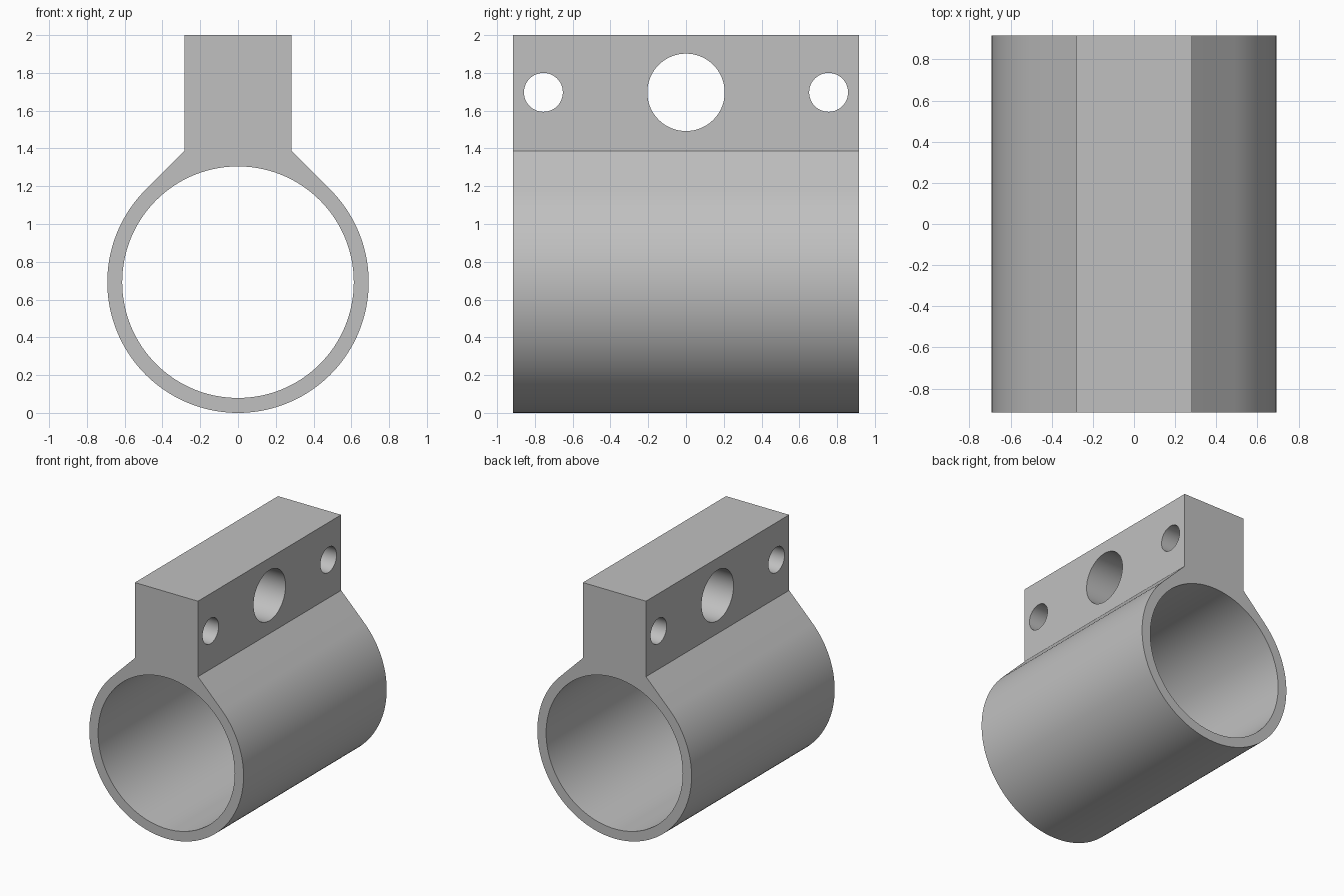
import bpy, bmesh, math
from mathutils import Matrix

if "Cube" in bpy.data.objects:
    bpy.data.objects.remove(bpy.data.objects["Cube"])

R, BORE = 0.692, 0.613          # tube radii
HALF_LEN, HALF_W = 0.917, 0.283  # half length along y, half width of the block
HOLE_Z = 1.697

grey = bpy.data.materials.new("grey")
grey.diffuse_color = (0.53, 0.53, 0.53, 1)
grey.use_nodes = True
grey.node_tree.nodes["Principled BSDF"].inputs["Base Color"].default_value = grey.diffuse_color


def cutter(name, radius, depth, location, axis, sides):
    """Round cutter lying along the given axis."""
    bm = bmesh.new()
    bmesh.ops.create_cone(bm, cap_ends=True, segments=sides, radius1=radius, radius2=radius,
                          depth=depth, matrix=Matrix.Translation(location)
                          @ Matrix.Rotation(math.pi / 2, 4, axis))
    mesh = bpy.data.meshes.new(name)
    bm.to_mesh(mesh)
    bm.free()
    mesh.materials.append(grey)
    obj = bpy.data.objects.new(name, mesh)
    bpy.context.collection.objects.link(obj)
    obj.hide_render = True
    return obj


# Clamp profile: round tube flaring at 45 degrees into a square block
profile = []
steps = 108
for i in range(steps + 1):
    a = math.radians(45 - 270 * i / steps)
    profile.append((R * math.cos(a), R + R * math.sin(a)))
shoulder = R + R * math.sqrt(2) - HALF_W
profile += [(-HALF_W, shoulder), (-HALF_W, 2), (HALF_W, 2), (HALF_W, shoulder)]

# Extrude the profile along y
bm = bmesh.new()
face = bm.faces.new([bm.verts.new((x, -HALF_LEN, z)) for x, z in profile])
ext = bmesh.ops.extrude_face_region(bm, geom=[face], use_keep_orig=True)
bmesh.ops.translate(bm, vec=(0, 2 * HALF_LEN, 0),
                    verts=[g for g in ext["geom"] if isinstance(g, bmesh.types.BMVert)])
bmesh.ops.recalc_face_normals(bm, faces=bm.faces)
mesh = bpy.data.meshes.new("tube_clamp")
bm.to_mesh(mesh)
bm.free()
mesh.materials.append(grey)
clamp = bpy.data.objects.new("tube_clamp", mesh)
bpy.context.collection.objects.link(clamp)

# Main bore, centre hole and two screw holes
cutters = [cutter("bore_cutter", BORE, 3, (0, 0, R), 'X', 128),
           cutter("centre_hole_cutter", 0.205, 1, (0, 0, HOLE_Z), 'Y', 64)]
for side in (-1, 1):
    cutters.append(cutter("screw_hole_cutter", 0.103, 1, (0, side * 0.755, HOLE_Z), 'Y', 48))

bpy.context.view_layer.objects.active = clamp
clamp.select_set(True)
for c in cutters:
    mod = clamp.modifiers.new(c.name, 'BOOLEAN')
    mod.operation, mod.solver, mod.object = 'DIFFERENCE', 'EXACT', c
    bpy.ops.object.modifier_apply(modifier=mod.name)
    bpy.data.objects.remove(c)

bpy.ops.object.shade_smooth_by_angle(angle=math.radians(30))
